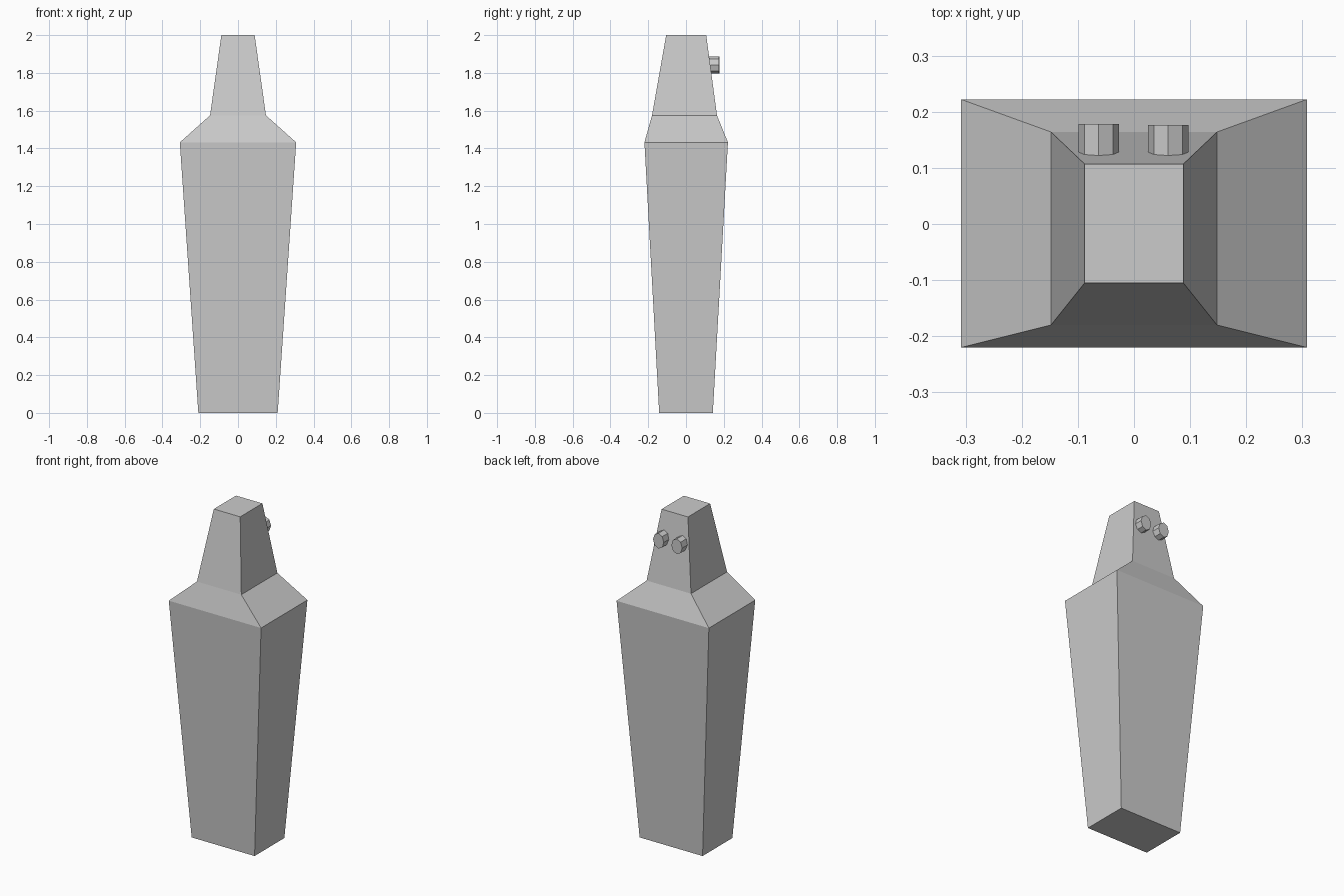
import bpy
import bmesh
import math

cube = bpy.data.objects.get("Cube")
if cube:
    bpy.data.objects.remove(cube, do_unlink=True)

# Single grey material
grey = bpy.data.materials.new("plain_grey")
grey.use_nodes = True
colour = (0.6, 0.6, 0.6, 1.0)
grey.diffuse_color = colour
grey.node_tree.nodes["Principled BSDF"].inputs["Base Color"].default_value = colour


def loft(name, rings):
    """Skin a stack of equal-length rings and cap both ends."""
    bm = bmesh.new()
    loops = [[bm.verts.new(co) for co in ring] for ring in rings]
    for low, high in zip(loops, loops[1:]):
        for i in range(len(low)):
            j = (i + 1) % len(low)
            bm.faces.new((low[i], low[j], high[j], high[i]))
    bm.faces.new(loops[0][::-1])
    bm.faces.new(loops[-1])
    bmesh.ops.recalc_face_normals(bm, faces=bm.faces)
    mesh = bpy.data.meshes.new(name)
    bm.to_mesh(mesh)
    bm.free()
    mesh.materials.append(grey)
    obj = bpy.data.objects.new(name, mesh)
    bpy.context.collection.objects.link(obj)
    return obj


def rectangle(half_x, front, back, z):
    return [(-half_x, front, z), (half_x, front, z), (half_x, back, z), (-half_x, back, z)]


def octagon(x, y, z, radius_x, radius_z):
    angles = [math.tau * i / 8 for i in range(8)]
    return [(x + radius_x * math.cos(a), y, z + radius_z * math.sin(a)) for a in angles]


# Tapered body, sloping shoulders and narrow neck: half width, front, back, height
levels = [
    (0.21, -0.142, 0.142, 0.0),
    (0.308, -0.22, 0.222, 1.432),
    (0.148, -0.18, 0.164, 1.575),
    (0.088, -0.105, 0.107, 2.0),
]
loft("body", [rectangle(*level) for level in levels])

# Two octagonal pegs on the back of the neck
for name, x, end in (("right_peg", -0.063, 0.178), ("left_peg", 0.061, 0.176)):
    loft(name, [octagon(x, y, 1.842, 0.036, 0.046) for y in (0.11, end)])
